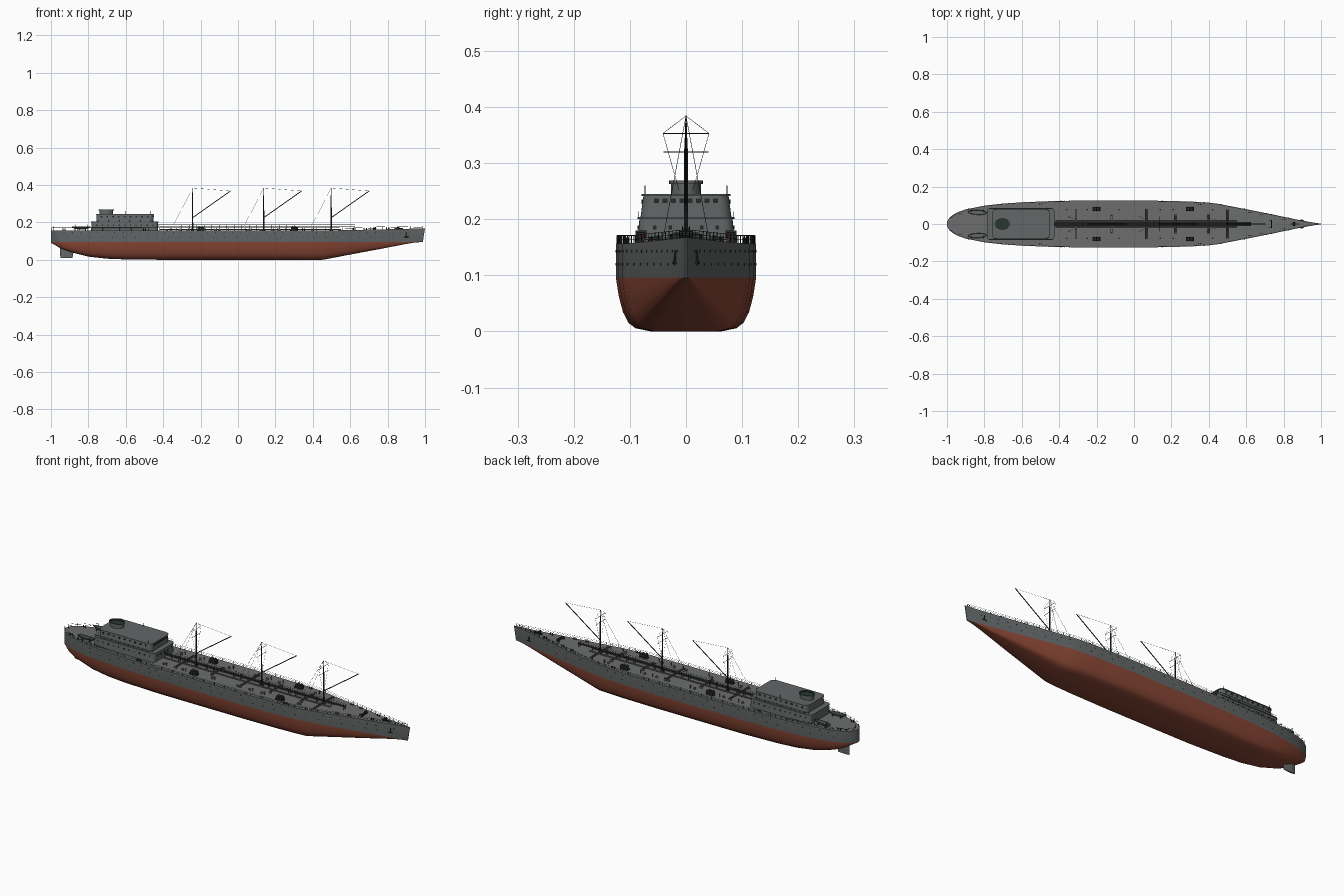
import bpy, bmesh, math
from mathutils import Vector, Matrix

if "Cube" in bpy.data.objects:
    bpy.data.objects.remove(bpy.data.objects["Cube"])

def material(name, rgb):
    m = bpy.data.materials.new(name)
    m.diffuse_color = (*rgb, 1)
    m.use_nodes = True
    m.node_tree.nodes["Principled BSDF"].inputs["Base Color"].default_value = m.diffuse_color
    return m

GREY = material("hull grey", (0.125, 0.135, 0.135))
DECK = material("deck grey", (0.15, 0.155, 0.152))
RED = material("bottom red", (0.25, 0.062, 0.036))
DARK = material("dark fittings", (0.02, 0.022, 0.022))
GREEN = material("funnel green black", (0.022, 0.04, 0.03))
VALVE = material("valve red", (0.3, 0.03, 0.02))

def finish(bm, name, *mats, smooth=None):
    me = bpy.data.meshes.new(name)
    bm.to_mesh(me)
    bm.free()
    ob = bpy.data.objects.new(name, me)
    bpy.context.collection.objects.link(ob)
    for m in mats:
        me.materials.append(m)
    if smooth:
        bpy.ops.object.select_all(action='DESELECT')
        ob.select_set(True)
        bpy.context.view_layer.objects.active = ob
        bpy.ops.object.shade_smooth_by_angle(angle=math.radians(smooth))
    return ob

def rod(bm, a, b, r, n=6, r2=None):
    a, b = Vector(a), Vector(b)
    d = b - a
    mat = Matrix.Translation((a + b) / 2) @ d.to_track_quat('Z', 'Y').to_matrix().to_4x4()
    bmesh.ops.create_cone(bm, cap_ends=True, segments=n, radius1=r,
                          radius2=r if r2 is None else r2, depth=d.length, matrix=mat)

def box(bm, c, s):
    bmesh.ops.create_cube(bm, size=1, matrix=Matrix.Translation(c) @ Matrix.Diagonal((*s, 1)))

def loft(bm, rings):
    vs = [[bm.verts.new(p) for p in ring] for ring in rings]
    n = len(vs[0])
    for a, b in zip(vs, vs[1:]):
        for i in range(n):
            bm.faces.new((a[i], a[(i + 1) % n], b[(i + 1) % n], b[i]))
    bm.faces.new(vs[0][::-1])
    bm.faces.new(vs[-1])

def round_rect(x0, x1, hw, r, z, n=5):
    pts = []
    for k, (cx, cy) in enumerate([(x1 - r, hw - r), (x0 + r, hw - r), (x0 + r, r - hw), (x1 - r, r - hw)]):
        for i in range(n + 1):
            a = math.pi / 2 * (k + i / n)
            pts.append((cx + r * math.cos(a), cy + r * math.sin(a), z))
    return pts

# hull stations: x, half width, keel height
WL = 0.096
ST = [(-1, .012, .09), (-.985, .036, .083), (-.95, .06, .062), (-.9, .078, .042), (-.8, .098, .017),
      (-.7, .109, .006), (-.6, .116, .002), (-.4, .124, 0), (-.2, .125, 0), (.1, .125, 0),
      (.3, .12, 0), (.4, .114, 0), (.45, .108, 0), (.47, .104, .003), (.6, .079, .028),
      (.75, .049, .056), (.9, .018, .085), (.95, .009, .093), (.988, .0015, .095)]

def half_width(x):
    for a, b in zip(ST, ST[1:]):
        if a[0] <= x <= b[0]:
            return a[1] + (b[1] - a[1]) * (x - a[0]) / (b[0] - a[0])
    return ST[-1][1]

def deck_z(x):
    return 0.157 + max(0, x - 0.5) * 0.022

# hull: lofted sections, coloured by height
SEC = [(.5, 0), (.72, .06), (.82, .16), (.9, .36), (.96, .66), (1, 1)]
bm = bmesh.new()
rings = []
for x, w, k in ST:
    half = [(x, w * u, k + (WL - k) * t) for u, t in SEC]
    half.append((x + (.012 if x > .98 else 0), w, deck_z(x)))
    rings.append(half + [(p[0], -p[1], p[2]) for p in reversed(half)])
loft(bm, rings)
bmesh.ops.recalc_face_normals(bm, faces=bm.faces)
for f in bm.faces:
    f.material_index = 2 if f.normal.z > .9 else (1 if f.calc_center_median().z < WL else 0)
finish(bm, "hull", GREY, RED, DECK, smooth=28)

# rudder
bm = bmesh.new()
loft(bm, [[(x0, y, z) for x0, y in ((a, 0), (a + .02, .004), (b, .001), (b, -.001), (a + .02, -.004))]
          for a, b, z in ((-.95, -.885, .01), (-.952, -.875, .07))])
bmesh.ops.recalc_face_normals(bm, faces=bm.faces)
finish(bm, "rudder", GREY)

# deck edge railing
bm = bmesh.new()
xs = [-.998 + .0305 * i for i in range(66)]
for s in (1, -1):
    prev = None
    for x in xs:
        p = Vector((x, s * max(half_width(x) - .002, .001), deck_z(x)))
        rod(bm, p, p + Vector((0, 0, .014)), .0007, 4)
        if prev:
            for h in (.007, .014):
                rod(bm, prev + Vector((0, 0, h)), p + Vector((0, 0, h)), .0005, 4)
        prev = p
finish(bm, "deck_railing", DARK)

# portholes along both hull sides
bm = bmesh.new()
for s in (1, -1):
    for z, step, off in ((.143, .045, 0), (.12, .06, .02)):
        x = -.93 + off
        while x < .93:
            w = half_width(x)
            rod(bm, (x, s * (w - .004), z), (x, s * (w + .0008), z), .0024, 8)
            x += step
    # anchors
    w = half_width(.9)
    rod(bm, (.9, s * w, .145), (.9, s * (w + .003), .122), .0022)
    rod(bm, (.89, s * (w + .004), .122), (.91, s * (w + .001), .122), .0025)
finish(bm, "portholes_and_anchors", DARK)

# deck house tiers with overhanging roof ledges
def tier(name, z0, z1, x0, x1, h0, h1, r, lip):
    bm = bmesh.new()
    loft(bm, [round_rect(x0, x1, h0, r, z0), round_rect(x0, x1, h1, r, z1 - .004),
              round_rect(x0 - lip, x1 + lip, h1 + lip, r + lip, z1 - .004),
              round_rect(x0 - lip, x1 + lip, h1 + lip, r + lip, z1)])
    bmesh.ops.recalc_face_normals(bm, faces=bm.faces)
    finish(bm, name, GREY, smooth=30)

tier("lower_house", .155, .204, -.783, -.428, .087, .083, .018, .003)
tier("upper_house", .204, .245, -.757, -.452, .081, .076, .022, .003)

# house windows and doors
bm = bmesh.new()
for i in range(8):
    y = -.0525 + .015 * i
    box(bm, (-.4515, y, .233), (.003, .009, .008))
for i in range(5):
    box(bm, (-.4275, -.056 + .028 * i, .185), (.003, .006, .007))
for s in (1, -1):
    for i in range(9):
        box(bm, (-.73 + .031 * i, s * .0778, .231), (.009, .003, .008))
    for i in range(11):
        box(bm, (-.755 + .03 * i, s * .0849, .185), (.006, .003, .007))
finish(bm, "house_windows", DARK)

# house roof poles and lower tier rail
bm = bmesh.new()
for s in (1, -1):
    for x in (-.74, -.6, -.47):
        rod(bm, (x, s * .073, .245), (x, s * .073, .26), .0009, 5)
    for i in range(13):
        x = -.775 + .028 * i
        rod(bm, (x, s * .084, .203), (x, s * .084, .213), .0006, 4)
    rod(bm, (-.775, s * .084, .213), (-.437, s * .084, .213), .0006, 4)
finish(bm, "house_poles", DARK)

# funnel: oval body with rim and dark recessed top
def oval(rx, ry, z, n=32):
    return [(-.704 + rx * math.cos(2 * math.pi * i / n), ry * math.sin(2 * math.pi * i / n), z) for i in range(n)]
bm = bmesh.new()
loft(bm, [oval(.036, .027, .243), oval(.036, .027, .263), oval(.041, .03, .263), oval(.041, .03, .269),
          oval(.036, .026, .269), oval(.036, .026, .262)])
bmesh.ops.recalc_face_normals(bm, faces=bm.faces)
for f in bm.faces:
    c = f.calc_center_median()
    f.material_index = 1 if c.z > .2625 and math.hypot((c.x + .704) / .04, c.y / .03) < .95 or len(f.verts) > 4 else 0
finish(bm, "funnel", GREY, GREEN, smooth=30)

# lifeboats on cradles behind the house
for s, side in ((1, "left"), (-1, "right")):
    bm = bmesh.new()
    turn = Matrix.Rotation(-s * math.radians(3), 4, 'Z')
    bmesh.ops.create_uvsphere(bm, u_segments=20, v_segments=10, radius=1, matrix=Matrix.Translation(
        (-.838, s * .062, .176)) @ turn @ Matrix.Diagonal((.05, .013, .014, 1)))
    bmesh.ops.bisect_plane(bm, geom=bm.verts[:] + bm.edges[:] + bm.faces[:], dist=1e-6,
                           plane_co=(0, 0, .177), plane_no=(0, 0, 1), clear_outer=True)
    top = bmesh.ops.holes_fill(bm, edges=[e for e in bm.edges if e.is_boundary], sides=0)['faces']
    bmesh.ops.recalc_face_normals(bm, faces=bm.faces)
    bmesh.ops.inset_region(bm, faces=top, thickness=.002, depth=-.004)
    for x in (-.86, -.815):
        box(bm, (x, s * .062, .161), (.004, .02, .012))
    finish(bm, "lifeboat_" + side, GREY, smooth=35)
    bm = bmesh.new()
    for x in (-.87, -.805):
        rod(bm, (x, s * .08, .156), (x, s * .08, .182), .0012)
        rod(bm, (x, s * .08, .182), (x, s * .064, .187), .0012)
    finish(bm, "davits_" + side, DARK)

# masts with yards, booms and rigging wires
for i, mx in enumerate((-.243, .137, .498)):
    bm = bmesh.new()
    rod(bm, (mx, 0, .155), (mx, 0, .345), .0042, 10, .003)
    rod(bm, (mx, 0, .345), (mx, 0, .385), .002, 8, .001)
    rod(bm, (mx, 0, .156), (mx, 0, .166), .009, 12)
    tip = (mx + .203, 0, .368)
    rod(bm, (mx, 0, .225), tip, .0022, 8)
    finish(bm, f"mast_{i + 1}", DARK, smooth=35)
    bm = bmesh.new()
    for z, w in ((.353, .041), (.32, .04)):
        rod(bm, (mx, -w, z), (mx, w, z), .0009, 5)
    rod(bm, (mx, 0, .384), tip, .0005, 4)
    if i == 1:
        rod(bm, tip, (tip[0], 0, .16), .0008, 4)
    for s in (1, -1):
        rod(bm, (mx, 0, .384), (mx - .11, s * .04, .17), .0005, 4)
        rod(bm, (mx, 0, .384), (mx, s * .041, .353), .0004, 4)
        rod(bm, (mx, s * .041, .353), (mx, s * .012, .25), .0004, 4)
    finish(bm, f"rigging_{i + 1}", DARK)

# raised catwalk and long pipes
bm = bmesh.new()
box(bm, (.1, 0, .176), (1.05, .014, .002))
for i in range(27):
    x = -.42 + .04 * i
    for s in (1, -1):
        rod(bm, (x, s * .0065, .156), (x, s * .0065, .187), .0008, 4)
for s in (1, -1):
    rod(bm, (-.425, s * .0065, .187), (.625, s * .0065, .187), .0007, 4)
finish(bm, "catwalk", DARK)
bm = bmesh.new()
for y in (-.019, -.013, .013, .019):
    rod(bm, (-.42, y, .162), (.55, y, .162), .002, 8)
for x, w in ((-.31, .08), (-.12, .05), (.065, .08), (.22, .05), (.4, .05), (.498, .078)):
    for dx in (-.004, .004):
        rod(bm, (x + dx, -w, .165), (x + dx, w, .165), .0022, 8)
    for s in (1, -1):
        box(bm, (x, s * (w - .004), .161), (.014, .004, .01))
finish(bm, "deck_pipes", DECK, smooth=35)

# winches
bm = bmesh.new()
for x in (-.2, .3):
    for s in (1, -1):
        y = s * .08
        box(bm, (x, y, .159), (.044, .02, .006))
        for dx in (-.009, .009):
            rod(bm, (x + dx, y - .01, .171), (x + dx, y + .01, .171), .009, 12)
        box(bm, (x + .019, y, .168), (.006, .014, .016))
finish(bm, "winches", DARK)

# tank hatches with red valves
bm, bv = bmesh.new(), bmesh.new()
for x in (-.36, -.25, -.08, .07, .14, .21, .42):
    for s in (1, -1):
        y = s * .072
        rod(bm, (x - .02, y, .156), (x - .02, y, .165), .006, 12)
        rod(bv, (x, y + s * .005, .156), (x, y + s * .005, .172), .0013)
        rod(bv, (x, y + s * .005, .17), (x, y + s * .005, .173), .004, 10)
finish(bm, "tank_hatches", DECK, smooth=35)
finish(bv, "valves", VALVE)

# bow fittings: breakwater, windlass, bollards
bm = bmesh.new()
box(bm, (.735, 0, .169), (.004, .044, .014))
for s in (1, -1):
    box(bm, (.728, s * .021, .168), (.014, .003, .012))
    for x in (.62, .68, .8, -.93, -.5, .35):
        y = s * (half_width(x) - .013)
        for dx in (-.006, .006):
            rod(bm, (x + dx, y, deck_z(x) - .002), (x + dx, y, deck_z(x) + .01), .0028, 8)
box(bm, (.86, 0, .167), (.046, .008, .006))
rod(bm, (.855, -.012, .173), (.855, .012, .173), .006, 10)
rod(bm, (.97, 0, .165), (.97, 0, .182), .0008, 5)
rod(bm, (-.985, 0, .156), (-.985, 0, .18), .001, 5)
finish(bm, "bow_and_mooring_fittings", DARK)
